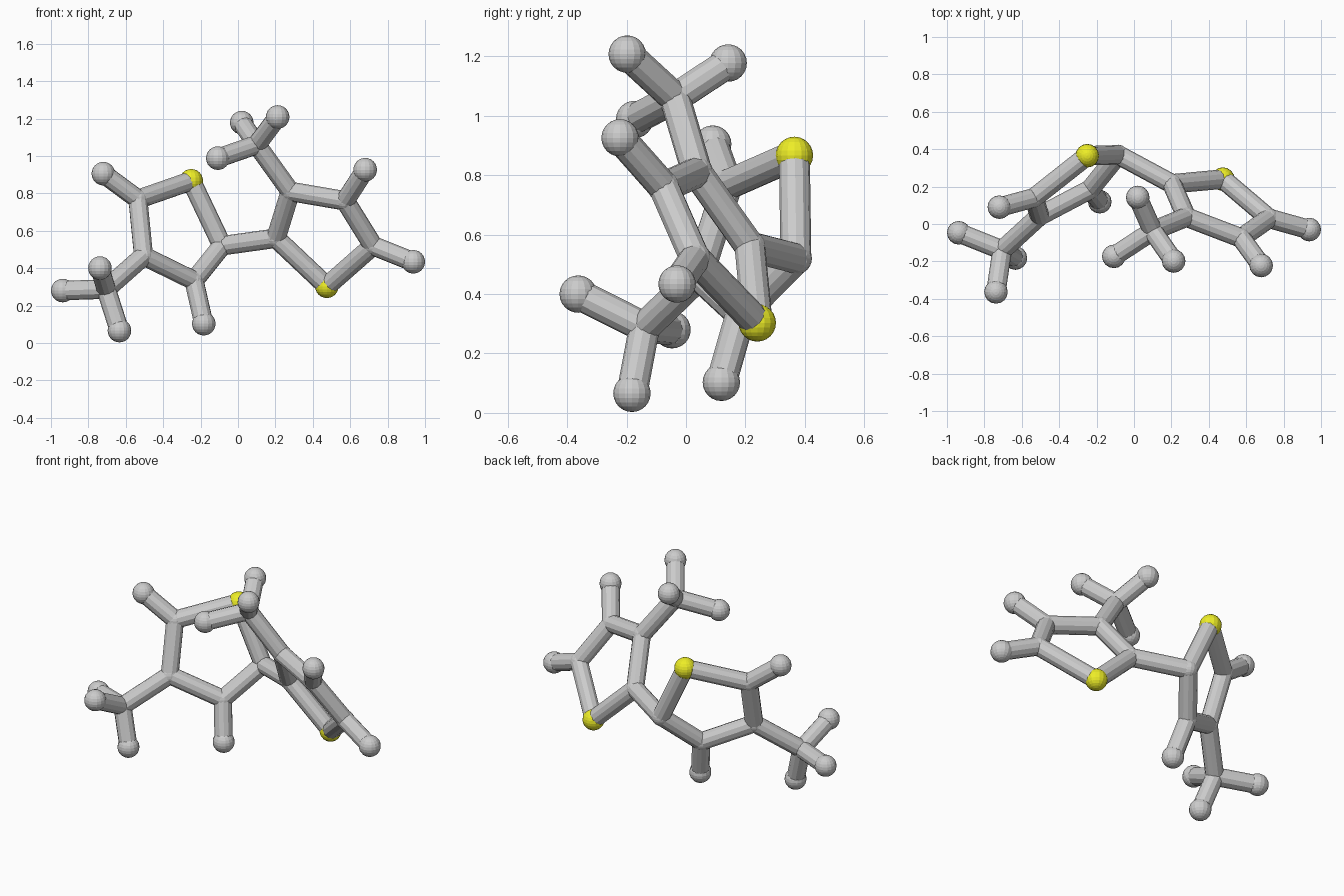
import bpy
from mathutils import Vector

if "Cube" in bpy.data.objects:
    bpy.data.objects.remove(bpy.data.objects["Cube"])

BALL_R = 0.063   # end atoms
JOINT_R = 0.054  # ring and branch corners
STICK_R = 0.052

yellow = bpy.data.materials.new("yellow")
yellow.diffuse_color = (0.85, 0.85, 0.02, 1)
yellow.use_nodes = True
yellow.node_tree.nodes["Principled BSDF"].inputs["Base Color"].default_value = yellow.diffuse_color


def ball(name, p, r, mat=None):
    bpy.ops.mesh.primitive_uv_sphere_add(segments=16, ring_count=12, radius=r, location=p)
    o = bpy.context.object
    o.name = name
    if mat:
        o.data.materials.append(mat)


def stick(name, a, b):
    a, b = Vector(a), Vector(b)
    d = b - a
    bpy.ops.mesh.primitive_cylinder_add(vertices=12, radius=STICK_R, depth=d.length,
                                        location=(a + b) / 2)
    o = bpy.context.object
    o.name = name
    o.rotation_mode = 'QUATERNION'
    o.rotation_quaternion = d.to_track_quat('Z', 'Y')


def ring_unit(side, ring, single_tips, branch_root, branch, branch_tips):
    """Five-cornered ring (first corner yellow), with tips and a three-tipped branch."""
    for i, p in enumerate(ring):
        if i == 0:
            ball(f"{side}_yellow_atom", p, BALL_R, yellow)
        else:
            ball(f"{side}_ring_joint_{i}", p, JOINT_R)
        stick(f"{side}_ring_stick_{i}", p, ring[(i + 1) % 5])
    for i, p in single_tips.items():
        ball(f"{side}_tip_atom_{i}", p, BALL_R)
        stick(f"{side}_tip_stick_{i}", ring[i], p)
    ball(f"{side}_branch_joint", branch, JOINT_R)
    stick(f"{side}_branch_stick", ring[branch_root], branch)
    for i, p in enumerate(branch_tips):
        ball(f"{side}_branch_atom_{i}", p, BALL_R)
        stick(f"{side}_branch_tip_stick_{i}", branch, p)


# Left ring
left = [(-0.25, 0.365, 0.867), (-0.085, 0.37, 0.52), (-0.235, 0.185, 0.333),
        (-0.505, 0.043, 0.465), (-0.535, 0.14, 0.768)]
ring_unit("left", left, {2: (-0.183, 0.119, 0.103), 4: (-0.72, 0.09, 0.905)},
          3, (-0.705, -0.14, 0.288),
          [(-0.937, -0.047, 0.28), (-0.738, -0.363, 0.4), (-0.634, -0.182, 0.066)])

# Right ring
right = [(0.475, 0.24, 0.303), (0.203, 0.215, 0.56), (0.28, 0.037, 0.81),
         (0.573, -0.075, 0.76), (0.722, 0.03, 0.52)]
ring_unit("right", right, {3: (0.68, -0.222, 0.926), 4: (0.937, -0.03, 0.434)},
          2, (0.1, -0.037, 1.06),
          [(0.02, 0.142, 1.178), (0.212, -0.198, 1.208), (-0.108, -0.173, 0.988)])

# Link between the rings
stick("link_stick", left[1], right[1])
